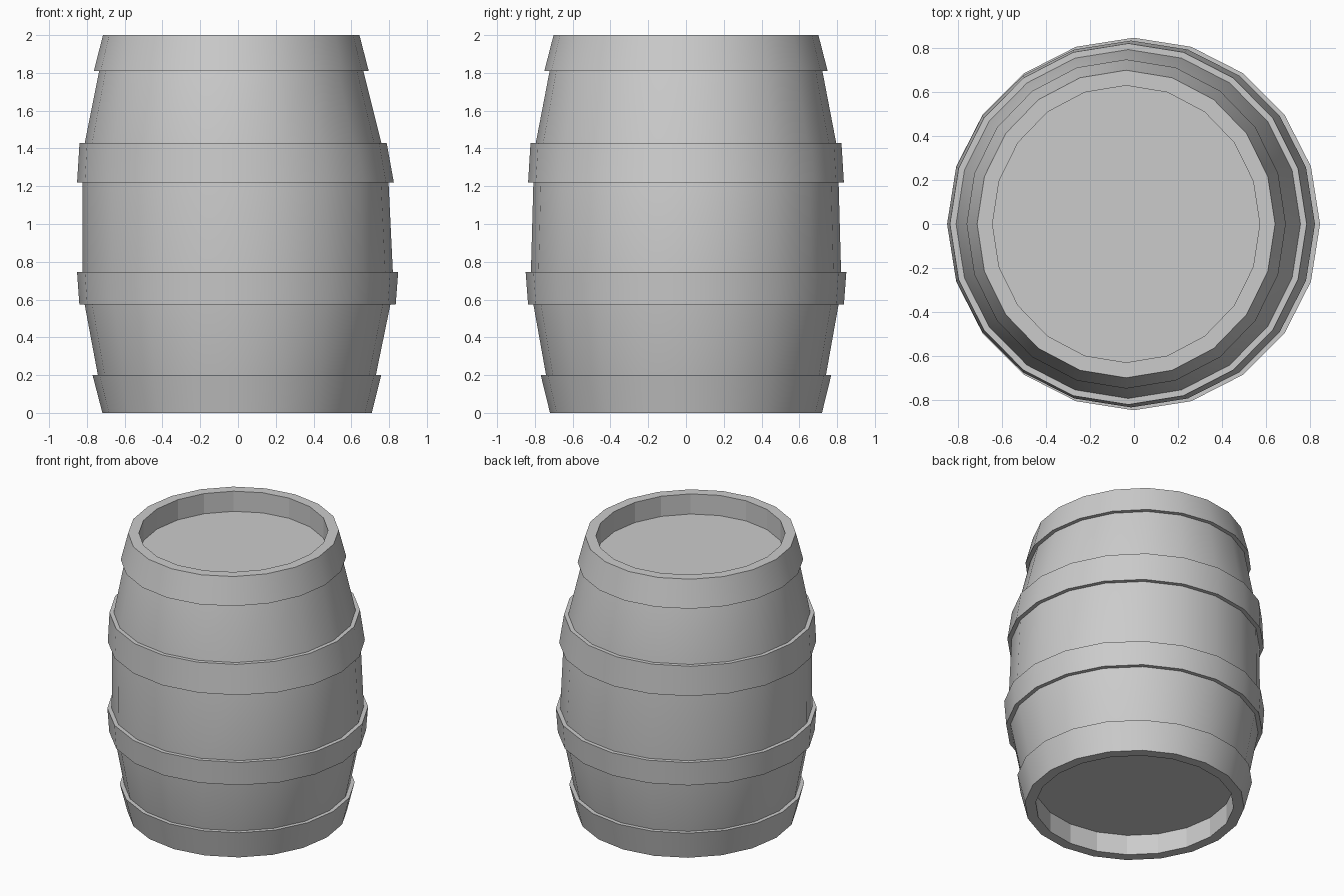
import bpy, bmesh, math

if "Cube" in bpy.data.objects:
    bpy.data.objects.remove(bpy.data.objects["Cube"])

SIDES = 20
HOOP = 0.028      # hoop thickness
RIM = -0.042      # stave thickness at the rims
DEPTH = 0.145     # recess of the two heads

# Stave outline, slightly lopsided: z, left x, right x, half depth in y
OUTLINE = [
    (0.00, -0.69, 0.68, 0.692), (0.20, -0.742, 0.73, 0.741),
    (0.575, -0.812, 0.807, 0.808), (0.745, -0.824, 0.82, 0.821),
    (1.22, -0.824, 0.797, 0.808), (1.43, -0.811, 0.759, 0.795),
    (1.81, -0.735, 0.664, 0.722), (2.00, -0.687, 0.615, 0.673),
]


def outline_at(z):
    for a, b in zip(OUTLINE, OUTLINE[1:]):
        if z <= b[0]:
            t = (z - a[0]) / (b[0] - a[0])
            return [p + (q - p) * t for p, q in zip(a[1:], b[1:])]


def lathe(name, profile, smooth=True, cap_start=False, cap_end=False):
    """Profile entries: (height, offset from the staves, height whose outline is used)."""
    bm = bmesh.new()
    rings = []
    for z, off, ref in profile:
        x0, x1, ry = outline_at(ref)
        cx, rx = (x0 + x1) / 2, (x1 - x0) / 2 + off
        ring = []
        for i in range(SIDES):
            a = 2 * math.pi * i / SIDES
            ring.append(bm.verts.new((cx + rx * math.cos(a), (ry + off) * math.sin(a), z)))
        rings.append(ring)
    for lo, hi in zip(rings, rings[1:]):
        for i in range(SIDES):
            j = (i + 1) % SIDES
            bm.faces.new((lo[i], lo[j], hi[j], hi[i]))
    if cap_start:
        bm.faces.new(rings[0][::-1])
    if cap_end:
        bm.faces.new(rings[-1])
    mesh = bpy.data.meshes.new(name)
    bm.to_mesh(mesh)
    bm.free()
    for p in mesh.polygons:
        p.use_smooth = smooth
    if smooth:
        mesh.set_sharp_from_angle(angle=math.radians(30))
    obj = bpy.data.objects.new(name, mesh)
    bpy.context.collection.objects.link(obj)
    return obj


# Bulging stave wall
lathe("staves", [(row[0], 0, row[0]) for row in OUTLINE])

# Recessed heads with their rims
lathe("top_head", [(2, 0, 2), (2, RIM, 2), (2 - DEPTH, RIM, 2)],
      smooth=False, cap_end=True)
lathe("bottom_head", [(DEPTH, RIM, 0), (0, RIM, 0), (0, 0, 0)],
      smooth=False, cap_start=True)

# Four hoops
for name, lo, hi in (("bottom_hoop", 0, 0.20), ("lower_hoop", 0.575, 0.745),
                     ("upper_hoop", 1.22, 1.43), ("top_hoop", 1.81, 2)):
    lathe(name, [(lo, 0, lo), (lo, HOOP, lo), (hi, HOOP, hi), (hi, 0, hi)])
